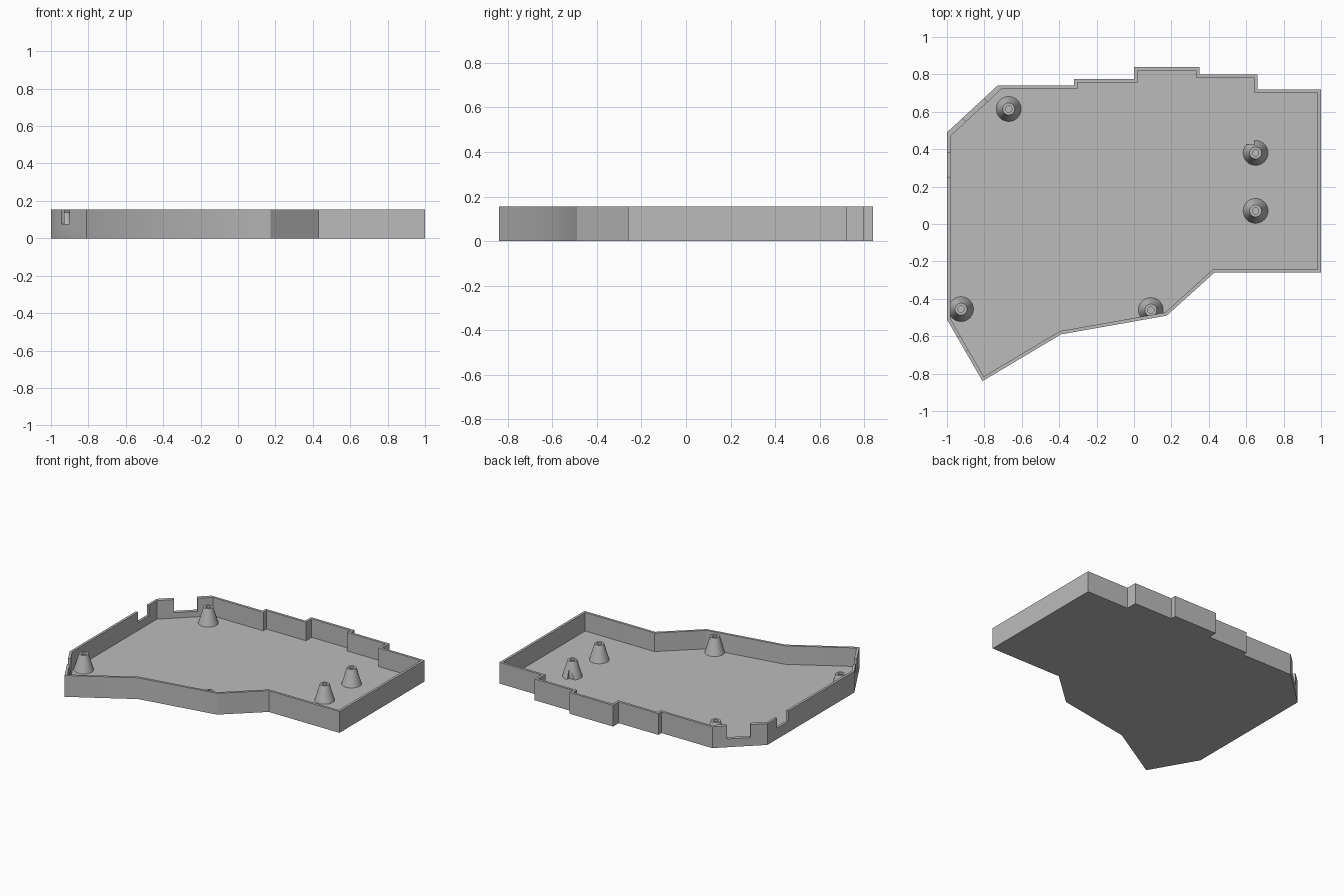
import bpy, bmesh, math
from mathutils import Vector, Matrix
from mathutils.geometry import intersect_line_line

cube = bpy.data.objects.get("Cube")
if cube:
    bpy.data.objects.remove(cube, do_unlink=True)

HEIGHT, FLOOR, WALL = 0.155, 0.02, 0.018

grey = bpy.data.materials.new("plain grey")
grey.use_nodes = True
grey.diffuse_color = (0.5, 0.5, 0.5, 1)
grey.node_tree.nodes["Principled BSDF"].inputs["Base Color"].default_value = (0.5, 0.5, 0.5, 1)


def make_object(name, bm):
    bmesh.ops.recalc_face_normals(bm, faces=bm.faces)
    mesh = bpy.data.meshes.new(name)
    bm.to_mesh(mesh)
    bm.free()
    mesh.materials.append(grey)
    obj = bpy.data.objects.new(name, mesh)
    bpy.context.collection.objects.link(obj)
    return obj


def box_cutter(centre, size, angle=0):
    bm = bmesh.new()
    place = Matrix.Translation(centre) @ Matrix.Rotation(angle, 4, 'Z') @ Matrix.Diagonal((*size, 1))
    bmesh.ops.create_cube(bm, size=1, matrix=place)
    obj = make_object("cutter", bm)
    obj.hide_render = True
    return obj


def cut(obj, cutter):
    mod = obj.modifiers.new("cut", 'BOOLEAN')
    mod.operation, mod.solver, mod.object = 'DIFFERENCE', 'EXACT', cutter
    bpy.context.view_layer.objects.active = obj
    bpy.ops.object.modifier_apply(modifier=mod.name)
    bpy.data.objects.remove(cutter, do_unlink=True)


def smooth(obj):
    obj.data.shade_smooth()
    obj.data.set_sharp_from_angle(angle=math.radians(30))


# Tray outline, clockwise from the upper left corner
outline = [Vector((x, y, 0)) for x, y in (
    (-1, 0.49), (-0.73, 0.74), (-0.32, 0.74), (-0.32, 0.775), (0, 0.775), (0, 0.84),
    (0.35, 0.84), (0.35, 0.80), (0.66, 0.80), (0.66, 0.72), (1, 0.72), (1, -0.26),
    (0.43, -0.26), (0.175, -0.49), (-0.39, -0.59), (-0.81, -0.84), (-1, -0.51))]
count = len(outline)


def inner_line(i):
    """Edge i moved inwards by the wall thickness (the corner wall is thicker)."""
    a, b = outline[i], outline[(i + 1) % count]
    d = (b - a).normalized()
    shift = Vector((d.y, -d.x, 0)) * (0.028 if i == 0 else WALL)
    return a + shift, b + shift


inner = [intersect_line_line(*inner_line(i - 1), *inner_line(i))[0] for i in range(count)]

# Tray: underside, outer wall, rim, inner wall and floor
bm = bmesh.new()
rings = [[bm.verts.new((p.x, p.y, z)) for p in pts] for pts, z in (
    (outline, 0), (outline, HEIGHT), (inner, HEIGHT), (inner, FLOOR))]
for low, high in zip(rings, rings[1:]):
    for i in range(count):
        j = (i + 1) % count
        bm.faces.new((low[i], low[j], high[j], high[i]))
bm.faces.new(rings[0])
bm.faces.new(rings[-1])
tray = make_object("tray", bm)

# Wall notches: edge, start and end along it, bottom height
for edge, t0, t1, z in ((0, 0.31, 0.73, 0.06), (16, 0.76, 0.89, 0.08), (15, 0.48, 0.705, 0.077)):
    a, b = outline[edge], outline[(edge + 1) % count]
    d = b - a
    centre = a + d * (t0 + t1) / 2
    centre.z = z + 0.1
    cut(tray, box_cutter(centre, (d.length * (t1 - t0), 0.12, 0.2), math.atan2(d.y, d.x)))
smooth(tray)


# Tapered screw posts with a blind hole
def post(name, x, y, clip=None):
    bm = bmesh.new()
    profile = ((0.068, FLOOR - 0.005), (0.032, 0.138), (0.017, 0.138), (0.017, 0.05))
    sides = 32
    loops = []
    for r, z in profile:
        loops.append([bm.verts.new((x + r * math.cos(k * math.tau / sides),
                                    y + r * math.sin(k * math.tau / sides), z)) for k in range(sides)])
    for low, high in zip(loops, loops[1:]):
        for k in range(sides):
            m = (k + 1) % sides
            bm.faces.new((low[k], low[m], high[m], high[k]))
    bm.faces.new(loops[0])
    bm.faces.new(loops[-1])
    if clip is not None:
        # Trim the part that would poke through the wall of this edge
        a, b = inner_line(clip)
        d = (b - a).normalized()
        out = Vector((-d.y, d.x, 0))
        bmesh.ops.bisect_plane(bm, geom=bm.verts[:] + bm.edges[:] + bm.faces[:],
                               plane_co=a + out * WALL / 2, plane_no=out, clear_outer=True)
    return make_object(name, bm)


posts = [post("back_left_corner_post", -0.67, 0.615),
         post("front_left_corner_post", -0.925, -0.455),
         post("front_wall_post", 0.09, -0.46, clip=13),
         post("lower_side_post", 0.65, 0.07)]

# Post with a small slot cut from its rear flank
slotted = post("slotted_side_post", 0.65, 0.38)
cut(slotted, box_cutter((0.625, 0.465, 0.1), (0.04, 0.08, 0.3)))
for obj in posts + [slotted]:
    smooth(obj)
